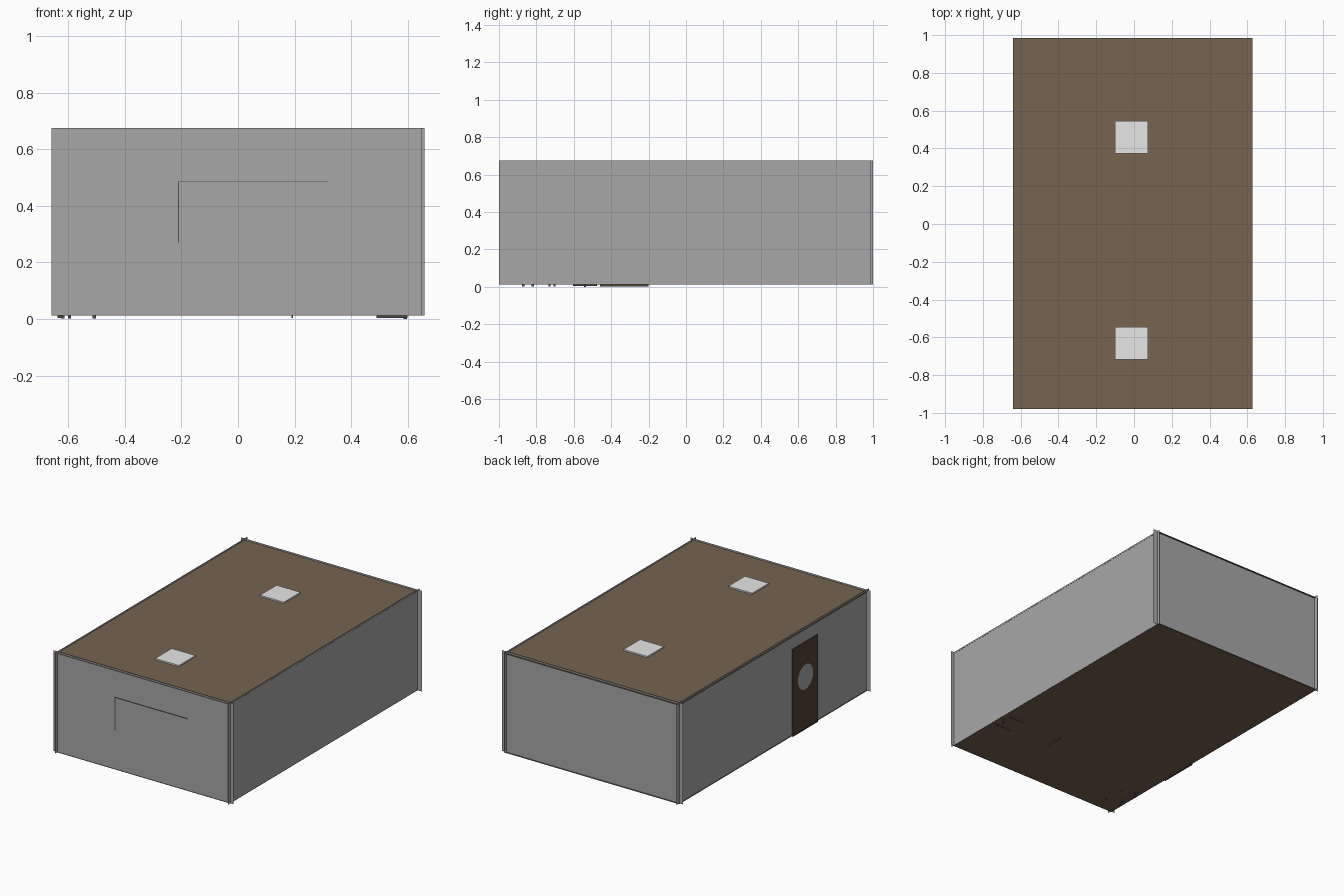
import bpy, bmesh, math
from mathutils import Vector

if "Cube" in bpy.data.objects:
    bpy.data.objects.remove(bpy.data.objects["Cube"])


def material(name, r, g, b):
    m = bpy.data.materials.new(name)
    m.diffuse_color = (r, g, b, 1)
    m.use_nodes = True
    m.node_tree.nodes["Principled BSDF"].inputs["Base Color"].default_value = m.diffuse_color
    return m


WALL = material("wall grey", 0.39, 0.39, 0.39)
BROWN = material("board brown", 0.18, 0.127, 0.081)
DOOR = material("door dark brown", 0.085, 0.055, 0.035)
LIGHT = material("lamp white", 0.8, 0.8, 0.8)
METAL = material("dark metal", 0.08, 0.08, 0.08)


def finish(name, bm, mat):
    me = bpy.data.meshes.new(name)
    bm.to_mesh(me)
    bm.free()
    me.materials.append(mat)
    ob = bpy.data.objects.new(name, me)
    bpy.context.collection.objects.link(ob)
    return ob


def box(name, x, y, z, mat):
    """Box from three (low, high) ranges."""
    bm = bmesh.new()
    bmesh.ops.create_cube(bm, size=1)
    for v in bm.verts:
        v.co = Vector([(a + b) / 2 + c * (b - a) for c, (a, b) in zip(v.co, (x, y, z))])
    return finish(name, bm, mat)


def sheet(name, corners, mat):
    """Single flat face without thickness."""
    bm = bmesh.new()
    bm.faces.new([bm.verts.new(c) for c in corners])
    return finish(name, bm, mat)


Z0, Z1 = 0.012, 0.675


def wall_along_x(name, y, a, b, out):
    pts = [(a, y, Z0), (b, y, Z0), (b, y, Z1), (a, y, Z1)]
    sheet(name, pts if out < 0 else pts[::-1], WALL)


def wall_along_y(name, x, a, b, out):
    pts = [(x, a, Z0), (x, b, Z0), (x, b, Z1), (x, a, Z1)]
    sheet(name, pts if out > 0 else pts[::-1], WALL)


# Thin walls that cross each other at the corners
wall_along_x("front_wall", -0.975, -0.66, 0.65, -1)
wall_along_x("back_wall", 0.972, -0.66, 0.66, 1)
wall_along_y("right_wall", 0.627, -1.0, 0.99, 1)
wall_along_y("left_wall", -0.632, -1.0, 1.0, -1)

# Floor and ceiling boards
for name, z, flip in (("floor", 0.013, True), ("ceiling", 0.664, False)):
    pts = [(-0.64, -0.98, z), (0.628, -0.98, z), (0.628, 0.985, z), (-0.64, 0.985, z)]
    sheet(name, pts[::-1] if flip else pts, BROWN)

# Square ceiling lamps showing through the ceiling
for i, y in enumerate((-0.632, 0.458)):
    box(f"ceiling_lamp_{i + 1}", (-0.1, 0.073), (y - 0.086, y + 0.086), (0.65, 0.673), LIGHT)

# Door in the left wall, with a round window
box("door", (-0.638, -0.622), (-0.46, -0.2), (0.003, 0.578), DOOR)
bm = bmesh.new()
n = 12
ring = []
for i in range(n):
    a = math.tau * (i + 0.5) / n
    ring.append(bm.verts.new((-0.6395, -0.33 - 0.08 * math.cos(a), 0.35 + 0.083 * math.sin(a))))
bm.faces.new(ring)
finish("door_window", bm, WALL)

# Wall board whose left and top edges break through the front wall
box("wall_board", (-0.21, 0.316), (-0.973, -0.965), (0.27, 0.485), METAL)
box("board_left_edge", (-0.212, -0.208), (-0.979, -0.965), (0.27, 0.486), METAL)
box("board_top_edge", (-0.21, 0.316), (-0.979, -0.965), (0.4845, 0.486), METAL)

# Desk on flat foot rails that reach below the floor
for i, y in enumerate((-0.602, -0.478)):
    box(f"desk_rail_{i + 1}", (0.49, 0.6), (y - 0.003, y + 0.003), (0.004, 0.2), METAL)
box("desk_side", (0.19, 0.195), (-0.605, -0.475), (0.004, 0.2), METAL)
box("desk_top", (0.18, 0.61), (-0.62, -0.46), (0.2, 0.215), BROWN)

# Stool in the front left corner
for i, (x, y) in enumerate(((-0.62, -0.87), (-0.508, -0.87), (-0.62, -0.73), (-0.508, -0.73),
                            (-0.596, -0.82), (-0.596, -0.703))):
    box(f"stool_leg_{i + 1}", (x - 0.006, x + 0.006), (y - 0.006, y + 0.006), (0.002, 0.14), METAL)
box("stool_seat", (-0.627, -0.5), (-0.88, -0.695), (0.14, 0.155), BROWN)

# Small foot that touches the ground
box("desk_foot", (0.585, 0.597), (-0.545, -0.535), (0.0, 0.2), METAL)
